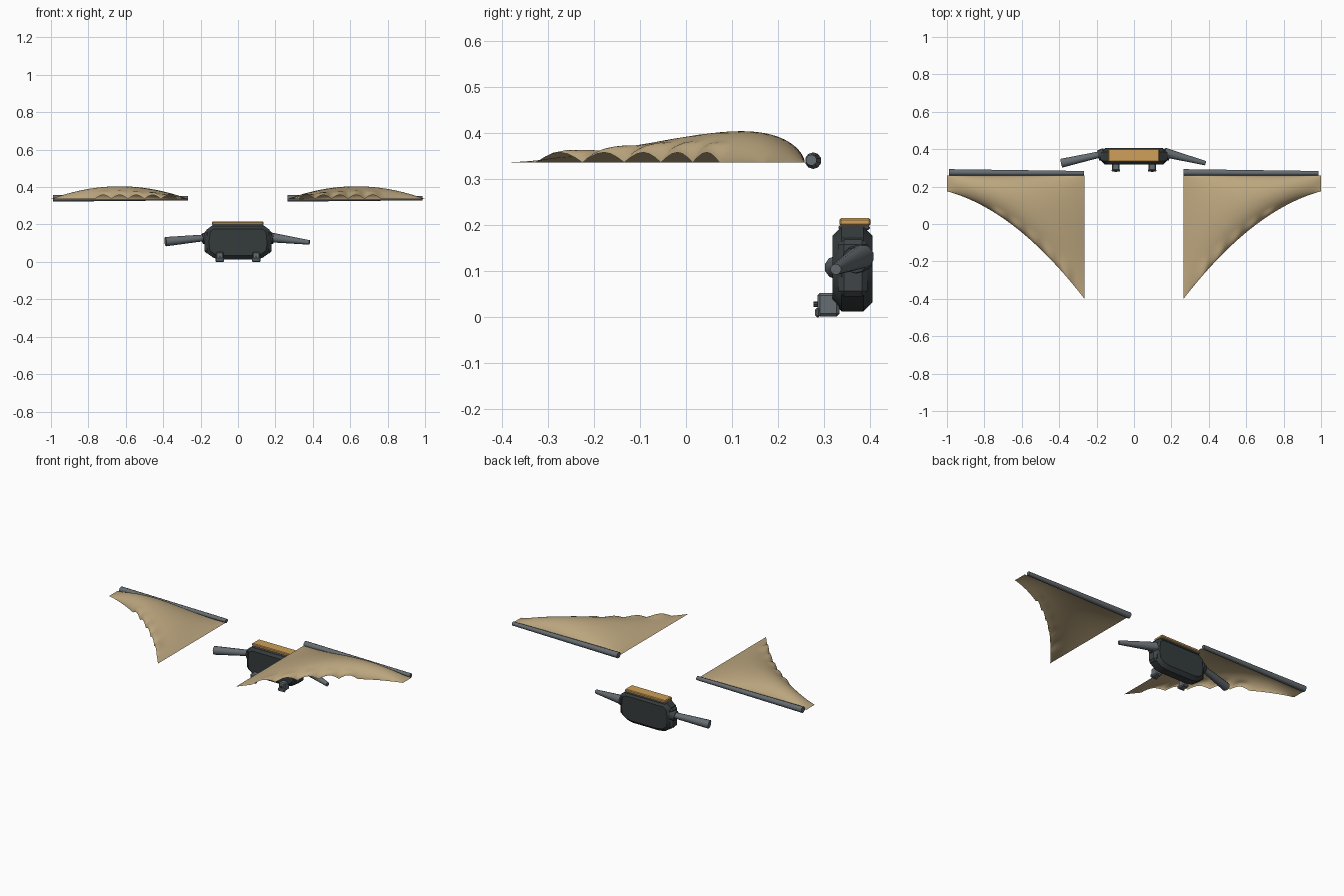
import bpy, bmesh, math
from mathutils import Vector

cube = bpy.data.objects.get("Cube")
if cube:
    bpy.data.objects.remove(cube)


def material(name, rgb):
    m = bpy.data.materials.new(name)
    m.use_nodes = True
    m.diffuse_color = (*rgb, 1)
    m.node_tree.nodes["Principled BSDF"].inputs["Base Color"].default_value = (*rgb, 1)
    return m


TAN = material("tan canvas", (0.50, 0.38, 0.21))
GREY = material("steel grey", (0.13, 0.15, 0.165))
DARK = material("dark casing", (0.036, 0.045, 0.046))
JOINT = material("joint grey", (0.05, 0.058, 0.065))
ORANGE = material("amber", (0.62, 0.35, 0.10))


def finish(name, bm, mat, bevel=0, smooth=None):
    bmesh.ops.recalc_face_normals(bm, faces=bm.faces)
    mesh = bpy.data.meshes.new(name)
    bm.to_mesh(mesh)
    bm.free()
    mesh.materials.append(mat)
    ob = bpy.data.objects.new(name, mesh)
    bpy.context.collection.objects.link(ob)
    if bevel:
        mod = ob.modifiers.new("Bevel", "BEVEL")
        mod.width = bevel
        mod.segments = 1
        mod.limit_method = "ANGLE"
        mod.angle_limit = math.radians(60)
    if smooth:
        bpy.ops.object.select_all(action="DESELECT")
        ob.select_set(True)
        bpy.context.view_layer.objects.active = ob
        bpy.ops.object.shade_smooth_by_angle(angle=math.radians(smooth))
    return ob


def box(name, lo, hi, mat, bevel=0):
    bm = bmesh.new()
    bmesh.ops.create_cube(bm, size=1)
    lo, hi = Vector(lo), Vector(hi)
    for v in bm.verts:
        v.co = (lo + hi) / 2 + v.co * (hi - lo)
    return finish(name, bm, mat, bevel)


def rod(name, a, b, r1, r2, mat, sides=10):
    a, b = Vector(a), Vector(b)
    bm = bmesh.new()
    bmesh.ops.create_cone(bm, cap_ends=True, segments=sides, radius1=r1,
                          radius2=r2, depth=(b - a).length)
    turn = (b - a).to_track_quat("Z", "Y")
    for v in bm.verts:
        v.co = turn @ v.co + (a + b) / 2
    return finish(name, bm, mat, smooth=40)


def wing_point(u, v):
    # Domed sail with a swept trailing edge that lifts in small arches
    x = 0.265 + 0.735 * u
    lead = 0.258
    trail = -0.40 + 0.95 * u - 0.375 * u * u
    dome = 4 * u * (1 - u) * max(0, 4 * v * (1 - v)) ** 0.6
    z = 0.336 + 0.068 * dome
    if 0.08 < u < 0.68:
        arch = abs(math.sin(math.pi * (u - 0.08) / 0.12))
        z += 0.022 * arch * max(0, (v - 0.84) / 0.16)
    return x, lead + (trail - lead) * v, z


def wing(name, side):
    nu, nv = 50, 20
    bm = bmesh.new()
    rows = []
    for i in range(nu + 1):
        row = []
        for j in range(nv + 1):
            v = 0.5 - 0.5 * math.cos(math.pi * j / nv)
            x, y, z = wing_point(i / nu, v)
            row.append(bm.verts.new((side * x, y, z)))
        rows.append(row)
    for p, q in zip(rows, rows[1:]):
        for j in range(nv):
            bm.faces.new((p[j], p[j + 1], q[j + 1], q[j]))
    ob = finish(name, bm, TAN, smooth=50)
    # Keep the sail facing upward
    if ob.data.polygons[nu * nv // 2].normal.z < 0:
        ob.data.flip_normals()


# Wings and their leading-edge spars, which taper toward +x
for side, label in ((1, "left"), (-1, "right")):
    wing(label + "_wing", side)
    start = 0.265 if side > 0 else -0.99
    rod(label + "_wing_spar", (start, 0.276, 0.34), (start + 0.722, 0.272, 0.341),
        0.018, 0.012, GREY)

# Central casing, extruded from its front outline
half = [(0.09, 0.013), (0.13, 0.021), (0.168, 0.048), (0.176, 0.10),
        (0.168, 0.172), (0.135, 0.197)]
outline = half + [(-x, z) for x, z in reversed(half)]
bm = bmesh.new()
face = bm.faces.new([bm.verts.new((x, 0.318, z)) for x, z in outline])
out = bmesh.ops.extrude_face_region(bm, geom=[face])
bmesh.ops.translate(bm, vec=(0, 0.087, 0),
                    verts=[g for g in out["geom"] if isinstance(g, bmesh.types.BMVert)])
finish("casing", bm, DARK, bevel=0.02, smooth=30)

# Amber bar on top, on a thin grey base
box("bar_base", (-0.137, 0.331, 0.190), (0.135, 0.399, 0.199), GREY, 0.003)
box("top_bar", (-0.139, 0.333, 0.198), (0.136, 0.401, 0.215), ORANGE, 0.004)

# Side pads, arm joints and front feet
for side, label in ((1, "left"), (-1, "right")):
    x0, x1 = sorted((side * 0.15, side * 0.179))
    box(label + "_side_pad", (x0, 0.331, 0.045), (x1, 0.394, 0.17), JOINT, 0.012)
    rod(label + "_arm_joint", (side * 0.16, 0.372, 0.127), (side * 0.19, 0.367, 0.124),
        0.034, 0.028, JOINT, 12)
    fx = side * 0.097
    box(label + "_foot", (fx - 0.02, 0.285, 0.002), (fx + 0.02, 0.333, 0.053), GREY, 0.006)
    box(label + "_foot_plate", (fx - 0.023, 0.28, 0.0), (fx + 0.023, 0.292, 0.02), GREY, 0.004)
    rod(label + "_foot_bolt", (fx, 0.277, 0.028), (fx, 0.29, 0.028), 0.006, 0.006, JOINT, 8)

# Arms, tapering toward +x like the spars
rod("right_arm", (-0.388, 0.325, 0.108), (-0.165, 0.376, 0.130), 0.025, 0.017, GREY)
rod("left_arm", (0.165, 0.382, 0.132), (0.382, 0.325, 0.104), 0.027, 0.012, GREY)
